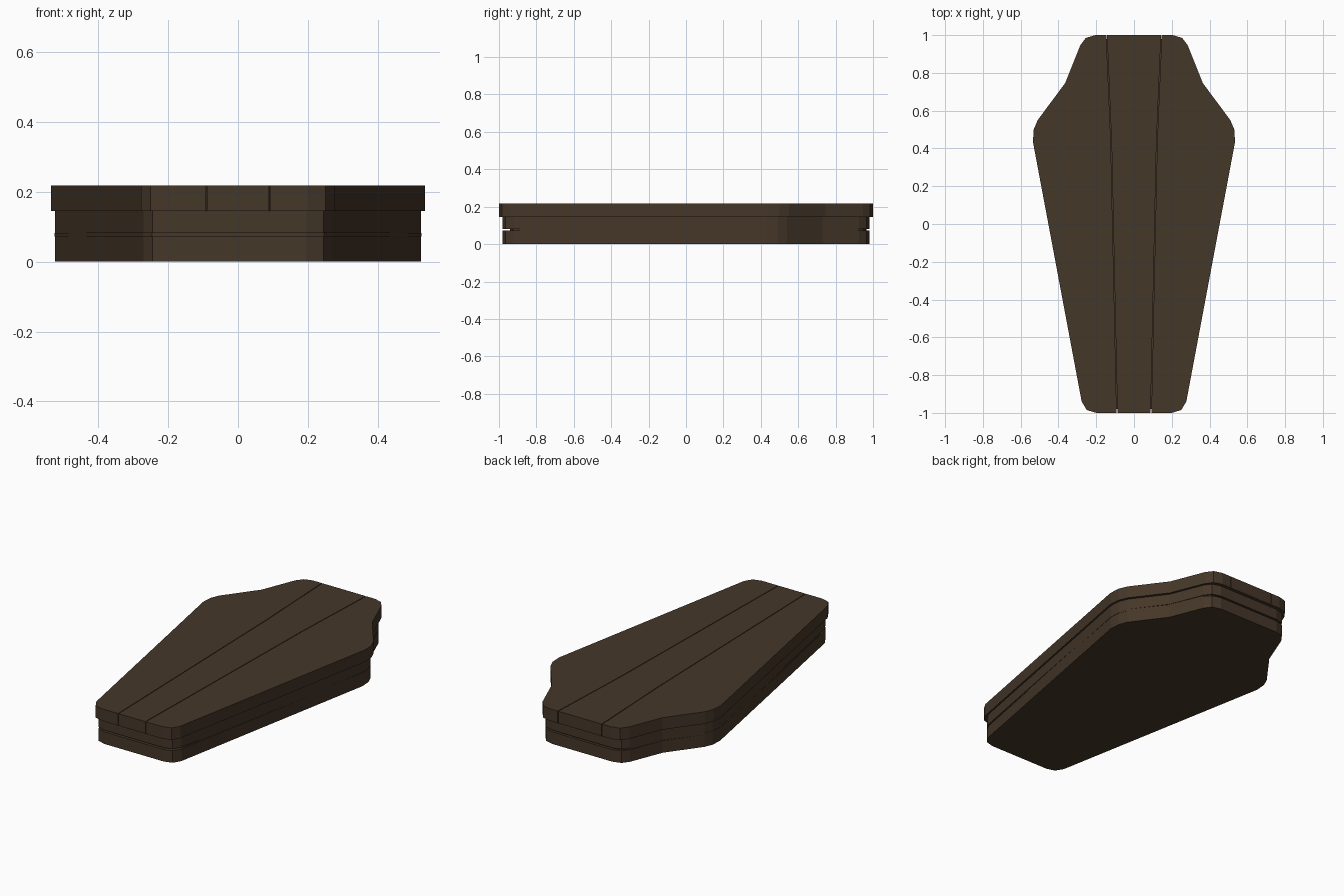
import bpy, bmesh

if "Cube" in bpy.data.objects:
    bpy.data.objects.remove(bpy.data.objects["Cube"])

wood = bpy.data.materials.new("dark_wood")
wood.diffuse_color = (0.06, 0.038, 0.022, 1)
wood.use_nodes = True
wood.node_tree.nodes["Principled BSDF"].inputs["Base Color"].default_value = wood.diffuse_color

# Right half of the coffin outline, foot to head
HALF = [(0.20, -1.0), (0.25, -0.985), (0.277, -0.94), (0.535, 0.435),
        (0.531, 0.50), (0.51, 0.55), (0.365, 0.745), (0.285, 0.945),
        (0.255, 0.985), (0.205, 1.0)]
# Seam between the lid planks, foot to head
SEAM = [(0.09, -1.0), (0.121, 0.44), (0.145, 1.0)]
GAP = 0.002


def mirrored(points):
    return [(-x, y) for x, y in reversed(points)]


def prism(name, points, z0, z1):
    bm = bmesh.new()
    face = bm.faces.new([bm.verts.new((x, y, z0)) for x, y in points])
    top = bmesh.ops.extrude_face_region(bm, geom=[face])["geom"]
    bmesh.ops.translate(bm, vec=(0, 0, z1 - z0),
                        verts=[v for v in top if isinstance(v, bmesh.types.BMVert)])
    bmesh.ops.recalc_face_normals(bm, faces=bm.faces)
    mesh = bpy.data.meshes.new(name)
    bm.to_mesh(mesh)
    bm.free()
    mesh.materials.append(wood)
    obj = bpy.data.objects.new(name, mesh)
    bpy.context.collection.objects.link(obj)
    return obj


def scaled(points, sx, sy, dy=0):
    return [(x * sx, y * sy + dy) for x, y in points]


outline = HALF + mirrored(HALF)
body = scaled(outline, 0.978, 0.98)

# Two stacked courses of the box, with a recessed strip between them
prism("lower_box", body, 0.0, 0.072)
prism("middle_strip", scaled(body, 1.004, 0.972, 0.012), 0.072, 0.082)
prism("upper_box", body, 0.082, 0.145)

# Lid made of three planks with narrow gaps
inner = [(x - GAP, y) for x, y in SEAM]
outer = [(x + GAP, y) for x, y in SEAM]
prism("lid_centre_plank", inner + mirrored(inner), 0.145, 0.217)
side = HALF + outer[::-1]
prism("lid_right_plank", side, 0.145, 0.217)
prism("lid_left_plank", mirrored(side), 0.145, 0.217)
